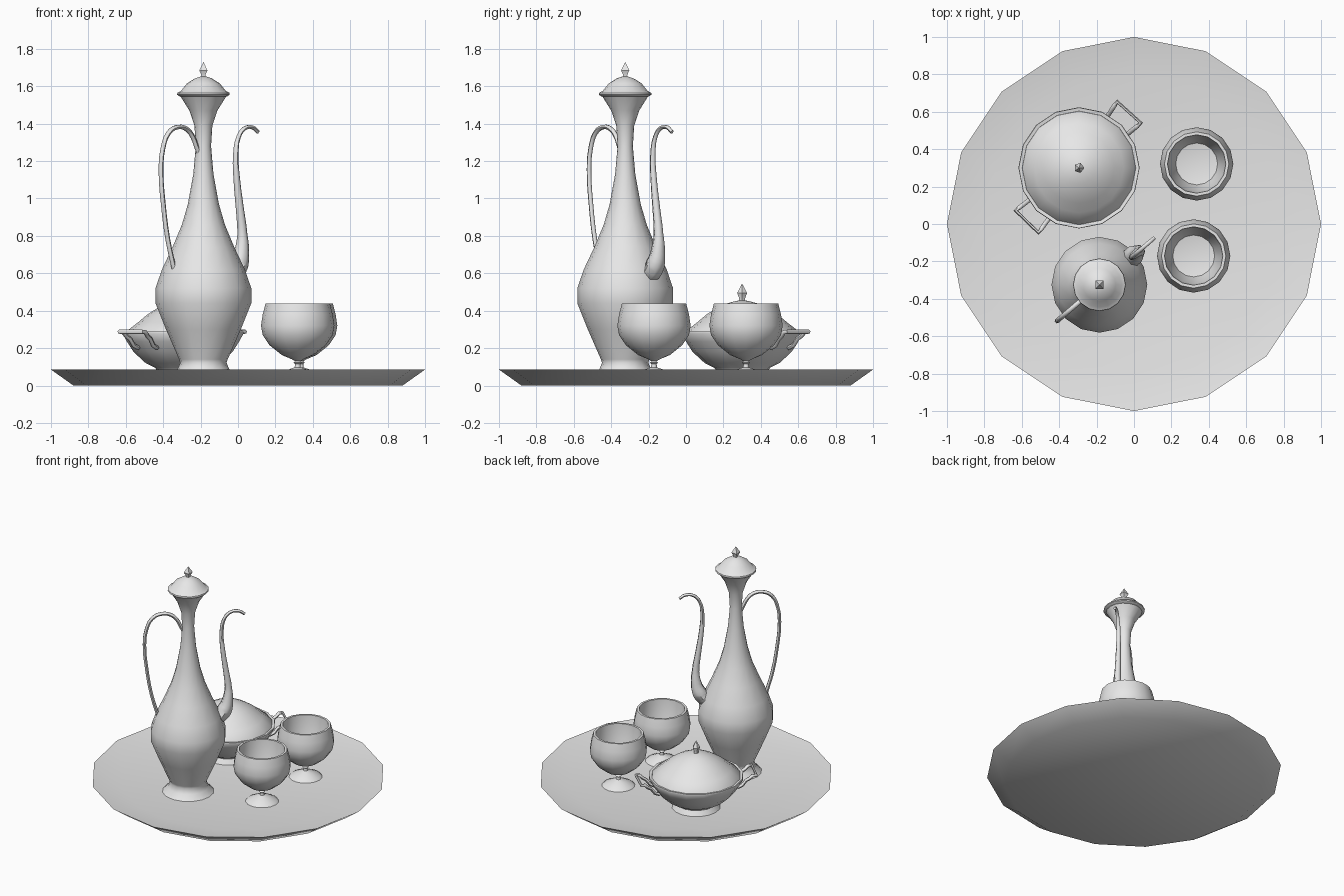
import bpy, bmesh, math
from mathutils import Vector

cube = bpy.data.objects.get("Cube")
if cube:
    bpy.data.objects.remove(cube, do_unlink=True)

# One metal colour for the whole set
metal = bpy.data.materials.new("grey_metal")
metal.use_nodes = True
GREY = (0.8, 0.8, 0.8, 1)
metal.diffuse_color = GREY
metal.node_tree.nodes["Principled BSDF"].inputs["Base Color"].default_value = GREY


def finish(obj, angle=40):
    obj.data.materials.clear()
    obj.data.materials.append(metal)
    bpy.ops.object.select_all(action='DESELECT')
    obj.select_set(True)
    bpy.context.view_layer.objects.active = obj
    bpy.ops.object.shade_smooth_by_angle(angle=math.radians(angle))


def lathe(name, profile, centre=(0, 0), sides=16, turn=0):
    """Spin a (radius, height) profile around the vertical axis."""
    bm = bmesh.new()
    verts = [bm.verts.new((r, 0, z)) for r, z in profile]
    edges = [bm.edges.new(pair) for pair in zip(verts, verts[1:])]
    bmesh.ops.spin(bm, geom=verts + edges, cent=(0, 0, 0), axis=(0, 0, 1),
                   angle=math.tau, steps=sides)
    bmesh.ops.remove_doubles(bm, verts=bm.verts, dist=0.0005)
    bmesh.ops.recalc_face_normals(bm, faces=bm.faces)
    mesh = bpy.data.meshes.new(name)
    bm.to_mesh(mesh)
    bm.free()
    obj = bpy.data.objects.new(name, mesh)
    obj.location = (*centre, 0)
    obj.rotation_euler.z = turn
    bpy.context.collection.objects.link(obj)
    finish(obj)


def tube(name, points, centre, angle, steps=3):
    """Round tube through (outward, sideways, height, radius) points."""
    out = Vector((math.cos(angle), math.sin(angle), 0))
    side = Vector((-out.y, out.x, 0))
    curve = bpy.data.curves.new(name, 'CURVE')
    curve.dimensions = '3D'
    curve.resolution_u = steps
    curve.bevel_depth = 1
    curve.bevel_resolution = 1
    curve.use_fill_caps = True
    spline = curve.splines.new('BEZIER')
    spline.bezier_points.add(len(points) - 1)
    for p, (u, v, z, r) in zip(spline.bezier_points, points):
        p.co = out * u + side * v + Vector((0, 0, z))
        p.radius = r
    for p in spline.bezier_points:
        p.handle_left_type = p.handle_right_type = 'AUTO'
    obj = bpy.data.objects.new(name, curve)
    obj.location = (*centre, 0)
    bpy.context.collection.objects.link(obj)
    bpy.ops.object.select_all(action='DESELECT')
    obj.select_set(True)
    bpy.context.view_layer.objects.active = obj
    bpy.ops.object.convert(target='MESH')
    finish(bpy.context.object, 60)


FLOOR = 0.05

# Shallow tray, gently dished on top
lathe("tray", [(0, 0), (0.88, 0), (1, 0.085), (0.8, FLOOR), (0, FLOOR)])

# Tall pitcher with its lid
POT = (-0.185, -0.325)
lathe("pitcher_body", [
    (0, FLOOR), (0.176, FLOOR), (0.139, 0.085), (0.124, 0.122), (0.13, 0.14),
    (0.2, 0.3), (0.256, 0.44), (0.256, 0.52), (0.222, 0.62), (0.165, 0.74),
    (0.115, 0.86), (0.083, 0.97), (0.054, 1.13), (0.041, 1.28),
    (0.048, 1.39), (0.075, 1.47), (0.125, 1.55), (0, 1.55)], POT)
lathe("pitcher_lid", [
    (0, 1.545), (0.126, 1.545), (0.141, 1.555), (0.139, 1.565), (0.12, 1.575),
    (0.088, 1.615), (0.045, 1.642), (0.015, 1.652), (0, 1.653)], POT)
lathe("pitcher_finial", [
    (0, 1.645), (0.017, 1.645), (0.015, 1.66), (0.031, 1.685), (0, 1.73)],
    POT, 4, math.pi / 4)

AIM = math.radians(40.5)
handle = [(0.03, 1.24), (0.05, 1.28), (0.075, 1.33), (0.116, 1.37), (0.18, 1.382),
          (0.245, 1.35), (0.285, 1.265), (0.298, 1.155), (0.282, 0.97),
          (0.25, 0.78), (0.205, 0.62)]
tube("pitcher_handle", [(u, 0, z, 0.013) for u, z in handle], POT, AIM + math.pi)
spout = [(0.16, 0.58, 0.03), (0.215, 0.605, 0.052), (0.25, 0.65, 0.053),
         (0.27, 0.72, 0.04), (0.274, 0.81, 0.027), (0.257, 0.94, 0.022),
         (0.235, 1.1, 0.018), (0.228, 1.235, 0.015), (0.248, 1.33, 0.012),
         (0.29, 1.375, 0.011), (0.345, 1.38, 0.011), (0.385, 1.355, 0.01)]
tube("pitcher_spout", [(u, 0, z, r) for u, z, r in spout], POT, AIM)

# Covered bowl with two side handles
BOWL = (-0.294, 0.3)
lathe("bowl", [
    (0, FLOOR), (0.165, FLOOR), (0.142, 0.085), (0.15, 0.095), (0.2, 0.12),
    (0.265, 0.18), (0.3, 0.235), (0.324, 0.278), (0.322, 0.288), (0.304, 0.285),
    (0.2, 0.15), (0, 0.12)], BOWL)
lathe("bowl_lid", [
    (0, 0.275), (0.306, 0.275), (0.302, 0.29), (0.24, 0.338), (0.19, 0.38),
    (0.14, 0.412), (0.085, 0.438), (0.03, 0.453), (0, 0.454)], BOWL)
lathe("bowl_finial", [
    (0, 0.448), (0.018, 0.448), (0.016, 0.465), (0.028, 0.495), (0, 0.545)], BOWL, 5)

arm = [(0.27, 0.07, 0.2), (0.305, 0.072, 0.215), (0.33, 0.075, 0.25),
       (0.355, 0.079, 0.265), (0.375, 0.082, 0.285), (0.4, 0.084, 0.287)]
grip = arm + [(u, -v, z) for u, v, z in reversed(arm)]
for name, angle in (("bowl_handle_back", 48), ("bowl_handle_front", 226)):
    tube(name, [(*p, 0.012) for p in grip], BOWL, math.radians(angle), 1)

# Two goblets
goblet = [
    (0, FLOOR), (0.113, FLOOR), (0.1, 0.062), (0.05, 0.085), (0.016, 0.097),
    (0.014, 0.115), (0.022, 0.122), (0.014, 0.13), (0.03, 0.14), (0.085, 0.163),
    (0.15, 0.215), (0.187, 0.27), (0.196, 0.32), (0.187, 0.38), (0.172, 0.438),
    (0.156, 0.438), (0.148, 0.33), (0.112, 0.22), (0, 0.2)]
for name, spot in (("goblet_front", (0.319, -0.171)), ("goblet_back", (0.335, 0.321))):
    lathe(name, goblet, spot)
